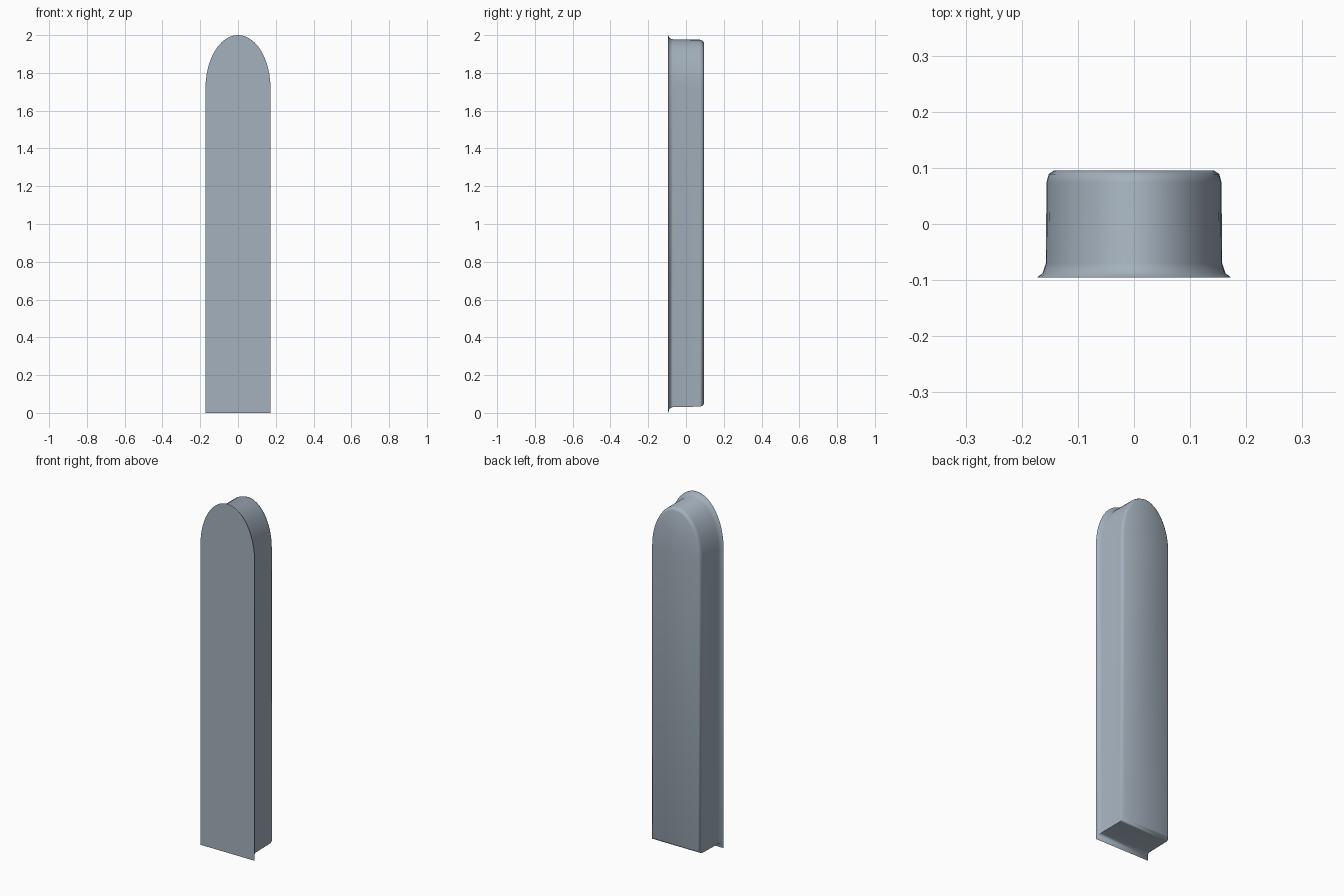
import bpy, bmesh, math

if "Cube" in bpy.data.objects:
    bpy.data.objects.remove(bpy.data.objects["Cube"])

ARC = 24  # segments of the rounded top
SPRING = 1.72  # height where the arch begins

# Cross-section of the panel from front to back: y, half width, bottom, top
sections = [
    (-0.095, 0.172, 0.000, 2.000),
    (-0.093, 0.170, 0.004, 1.997),
    (-0.088, 0.163, 0.022, 1.985),
    (-0.070, 0.157, 0.031, 1.977),
    (0.074, 0.156, 0.033, 1.976),
    (0.089, 0.152, 0.038, 1.970),
    (0.095, 0.143, 0.050, 1.958),
]


def arch_ring(bm, y, half, bottom, top):
    """One arched outline with straight sides and an elliptical top."""
    pts = [(-half, bottom), (half, bottom)]
    for i in range(ARC + 1):
        a = math.pi * i / ARC
        pts.append((half * math.cos(a), SPRING + (top - SPRING) * math.sin(a)))
    return [bm.verts.new((x, y, z)) for x, z in pts]


bm = bmesh.new()
rings = [arch_ring(bm, *s) for s in sections]

# Side walls, flared front lip and rounded back edge
for a, b in zip(rings, rings[1:]):
    for i in range(len(a)):
        j = (i + 1) % len(a)
        bm.faces.new((a[i], a[j], b[j], b[i]))

# Flat front and back
bm.faces.new(rings[0])
bm.faces.new(rings[-1])
bmesh.ops.recalc_face_normals(bm, faces=bm.faces)

mesh = bpy.data.meshes.new("arched_panel")
bm.to_mesh(mesh)
bm.free()
panel = bpy.data.objects.new("arched_panel", mesh)
bpy.context.collection.objects.link(panel)

mat = bpy.data.materials.new("blue grey")
mat.diffuse_color = (0.37, 0.44, 0.51, 1)
mat.use_nodes = True
mat.node_tree.nodes["Principled BSDF"].inputs["Base Color"].default_value = mat.diffuse_color
mesh.materials.append(mat)

bpy.context.view_layer.objects.active = panel
panel.select_set(True)
bpy.ops.object.shade_smooth_by_angle(angle=math.radians(50))
